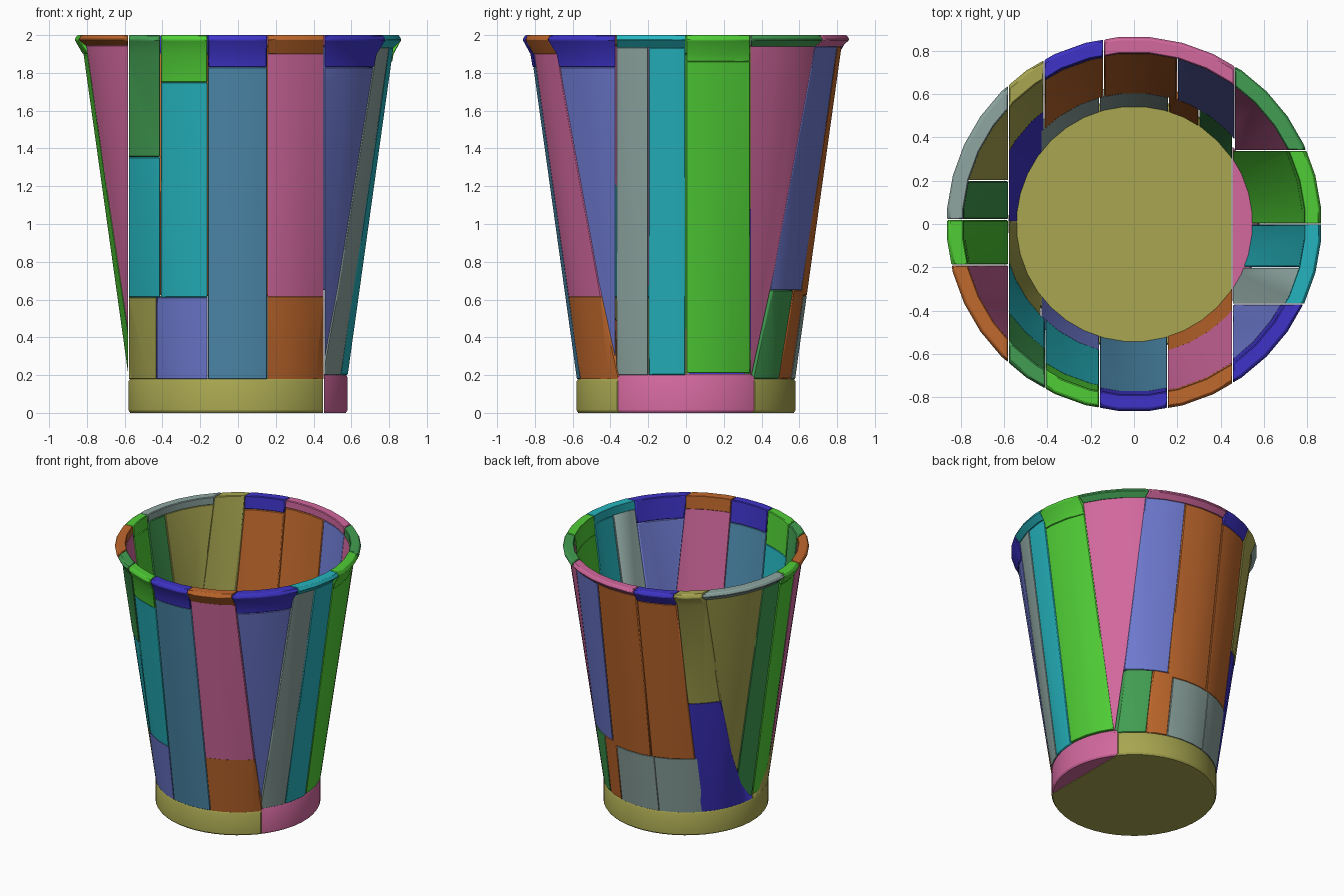
import bpy, bmesh, math
from mathutils import Vector

cube = bpy.data.objects.get("Cube")
if cube:
    bpy.data.objects.remove(cube, do_unlink=True)

BIG = 9.0
GAP = 0.002


def linear(c):
    c /= 255
    return c / 12.92 if c <= 0.04045 else ((c + 0.055) / 1.055) ** 2.4


def make_material(name, rgb):
    col = [linear(c) for c in rgb] + [1.0]
    m = bpy.data.materials.new(name)
    m.use_nodes = True
    m.diffuse_color = col
    bsdf = m.node_tree.nodes["Principled BSDF"]
    bsdf.inputs["Base Color"].default_value = col
    bsdf.inputs["Roughness"].default_value = 0.7
    return m


MATS = {n: make_material(n, c) for n, c in {
    "olive": (168, 166, 80), "pink": (210, 104, 158), "blue": (62, 52, 200),
    "steel_blue": (78, 140, 175), "cyan": (37, 180, 190), "bright_green": (80, 206, 54),
    "mid_green": (66, 158, 82), "orange": (192, 104, 44), "periwinkle": (110, 122, 208),
    "grey": (142, 166, 161)}.items()}


# Revolved closed ring (or solid disc) as the stock each patch is cut from
def revolve(profile, segs, solid=False):
    bm = bmesh.new()
    rings = []
    for i in range(segs):
        a = 2 * math.pi * (i + 0.5) / segs
        rings.append([bm.verts.new((r * math.cos(a), r * math.sin(a), z)) for r, z in profile])
    n = len(profile)
    for i in range(segs):
        a, b = rings[i], rings[(i + 1) % segs]
        for j in range(n - 1 if solid else n):
            k = (j + 1) % n
            bm.faces.new((a[j], b[j], b[k], a[k]))
    if solid:
        bm.faces.new([r[0] for r in rings])
        bm.faces.new([r[-1] for r in rings])
    bmesh.ops.recalc_face_normals(bm, faces=bm.faces)
    return bm


# Keep only the part of the stock inside an x/y range
def clip(bm, x, y):
    for axis, (lo, hi) in ((1, y), (0, x)):
        for val, sign in ((lo + GAP, -1), (hi - GAP, 1)):
            if abs(val) > 5:
                continue
            co, no = Vector(), Vector()
            co[axis], no[axis] = val, sign
            bmesh.ops.bisect_plane(bm, geom=bm.verts[:] + bm.edges[:] + bm.faces[:],
                                   dist=1e-5, plane_co=co, plane_no=no, clear_outer=True)
            open_edges = [e for e in bm.edges if e.is_boundary]
            if open_edges:
                bmesh.ops.holes_fill(bm, edges=open_edges, sides=0)


def finish(bm, name, colour, bevel=0.005):
    bmesh.ops.recalc_face_normals(bm, faces=bm.faces)
    me = bpy.data.meshes.new(name)
    bm.to_mesh(me)
    bm.free()
    me.materials.append(MATS[colour])
    ob = bpy.data.objects.new(name, me)
    bpy.context.collection.objects.link(ob)
    bpy.ops.object.select_all(action="DESELECT")
    ob.select_set(True)
    bpy.context.view_layer.objects.active = ob
    bpy.ops.object.shade_smooth_by_angle(angle=math.radians(30))
    if bevel:
        b = ob.modifiers.new("soft_edges", "BEVEL")
        b.width, b.segments, b.limit_method = bevel, 1, "ANGLE"
        b.angle_limit = math.radians(50)


def outer(z):
    return 0.58 + 0.14 * (z - 0.18)


# One wall patch; patches that reach the top flare out into the rim
def patch(name, colour, x, y, z0, z1):
    t = 0.037
    if z1 >= 2:
        k = max(z0, 1.9)
        prof = [(outer(z0) - t, z0), (outer(z0) + 0.004, z0)]
        if k > z0:
            prof.append((outer(k) + 0.006, k))
        prof += [(0.868, 1.975), (0.855, 2.0), (0.79, 2.0)]
    else:
        prof = [(outer(z0) - t, z0), (outer(z0), z0), (outer(z1), z1), (outer(z1) - t, z1)]
    bm = revolve(prof, 36)
    clip(bm, x, y)
    finish(bm, name, colour)


# A column of stacked patches: bottom height, then (colour, top height) pairs
def column(name, x, y, z, stack):
    for i, (colour, top) in enumerate(stack):
        part = "rim" if top == 2 else "panel_%d" % (i + 1)
        patch("%s_%s" % (name, part), colour, x, y, z, top)
        z = top


# Base disc, with one pink segment on the left side
for name, colour, x, top in (("base_main", "olive", (-BIG, 0.452), 0.182),
                             ("base_segment", "pink", (0.452, BIG), 0.205)):
    disc = revolve([(0.572, 0), (0.58, 0.012), (0.58, top - 0.015), (0.572, top)], 48, True)
    clip(disc, x, (-BIG, BIG))
    finish(disc, name, colour, 0)

# Front wall
F = (-BIG, 0.01)
column("front_lower_a", (-0.58, -0.43), F, 0.18, [("olive", 0.61)])
column("front_lower_b", (-0.43, -0.16), F, 0.18, [("periwinkle", 0.61)])
column("front_a", (-0.58, -0.41), F, 0.612, [("cyan", 1.355), ("mid_green", 2)])
column("front_b", (-0.41, -0.16), F, 0.612, [("cyan", 1.75), ("bright_green", 2)])
column("front_c", (-0.16, 0.155), F, 0.18, [("steel_blue", 1.83), ("blue", 2)])
column("front_d", (0.155, 0.455), F, 0.18, [("orange", 0.615), ("pink", 1.9), ("orange", 2)])

# Back wall
B = (0.01, BIG)
column("back_lower_a", (-0.43, -0.16), B, 0.18, [("grey", 0.62)])
column("back_lower_b", (-0.16, 0.16), B, 0.18, [("grey", 0.62)])
column("back_lower_c", (0.16, 0.3), B, 0.18, [("orange", 0.65)])
column("back_lower_d", (0.3, 0.455), B, 0.18, [("mid_green", 0.65)])
column("back_a", (-0.58, -0.415), B, 0.18, [("blue", 1.08), ("olive", 2)])
column("back_b", (-0.415, -0.14), B, 0.62, [("orange", 1.9), ("blue", 2)])
column("back_c", (-0.14, 0.2), B, 0.62, [("orange", 1.94)])
column("back_d", (0.2, 0.465), B, 0.65, [("periwinkle", 1.94)])
column("back_wide", (-0.14, 0.465), B, 1.94, [("pink", 2)])

# Left side (+x)
L = (0.455, BIG)
column("left_front_corner", L, (-BIG, -0.37), 0.18, [("periwinkle", 1.83), ("blue", 2)])
column("left_a", L, (-0.37, -0.2), 0.2, [("grey", 1.935)])
column("left_b", L, (-0.2, 0), 0.2, [("cyan", 1.935)])
column("left_wide", L, (-0.37, 0), 1.935, [("cyan", 2)])
column("left_c", L, (0, 0.34), 0.21, [("bright_green", 1.86), ("bright_green", 2)])
column("left_back_corner", (0.465, BIG), (0.34, BIG), 0.18, [("pink", 1.94), ("mid_green", 2)])

# Right side (-x)
R = (-BIG, -0.58)
column("right_front_corner", R, (-BIG, -0.19), 0.18, [("pink", 1.945), ("orange", 2)])
column("right_a", R, (-0.19, 0.02), 0.18, [("bright_green", 1.9), ("bright_green", 2)])
column("right_b", R, (0.02, 0.2), 0.18, [("mid_green", 1.94)])
column("right_back_corner", R, (0.2, BIG), 0.18, [("olive", 1.94)])
column("right_wide", R, (0.02, BIG), 1.94, [("grey", 2)])
